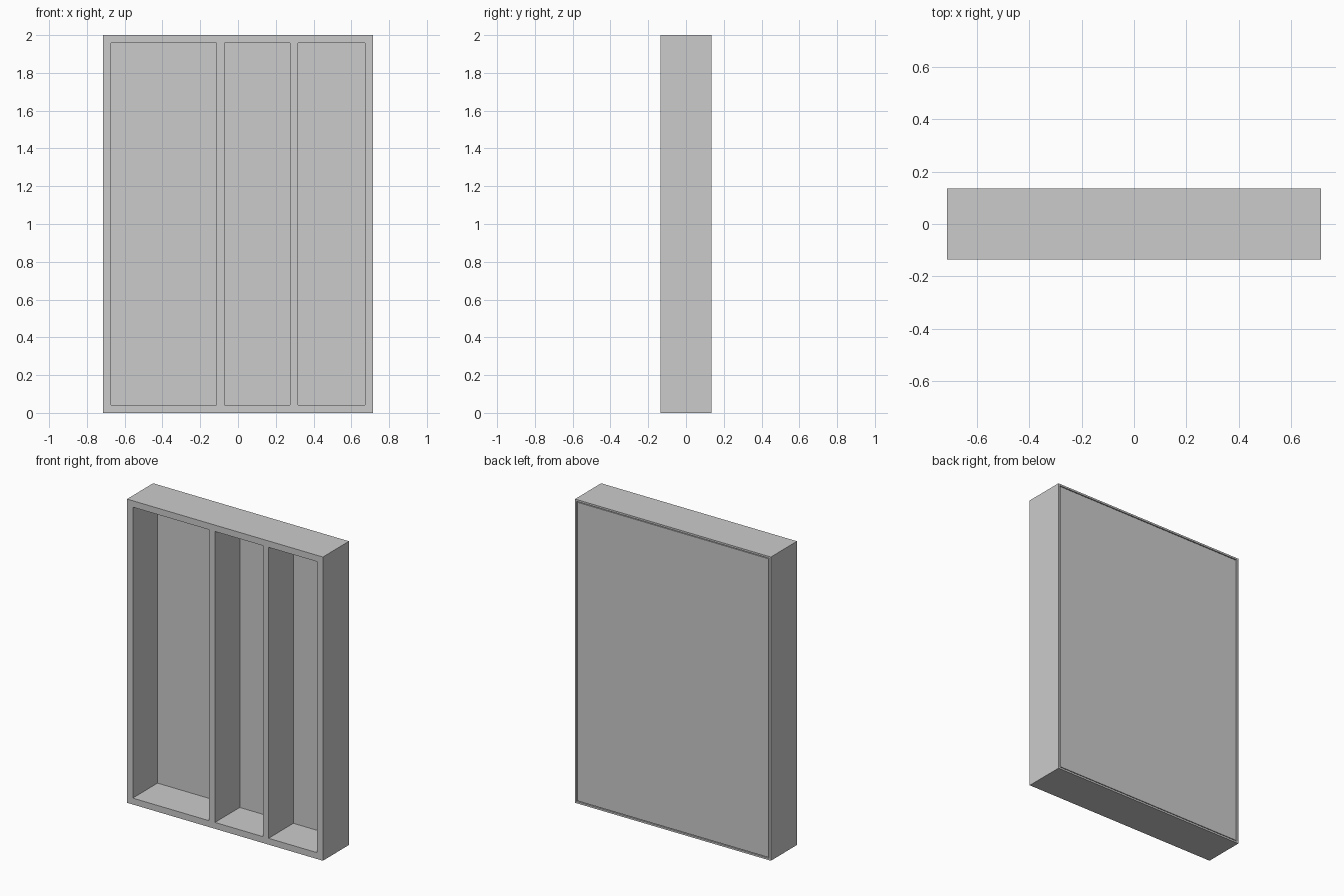
import bpy, bmesh

if "Cube" in bpy.data.objects:
    bpy.data.objects.remove(bpy.data.objects["Cube"])

W, D, H = 0.7135, 0.136, 2.0      # half width, half depth, height
T = 0.042                         # board thickness
LIP = 0.012                       # rim left around the back rebate
REBATE = 0.122                    # y where the back panel seats


def finish(name, bm):
    bmesh.ops.recalc_face_normals(bm, faces=bm.faces)
    mesh = bpy.data.meshes.new(name)
    bm.to_mesh(mesh)
    bm.free()
    obj = bpy.data.objects.new(name, mesh)
    bpy.context.collection.objects.link(obj)
    return obj


def box(name, x0, x1, y0, y1, z0, z1):
    bm = bmesh.new()
    bmesh.ops.create_cube(bm, size=1)
    bmesh.ops.scale(bm, vec=(x1 - x0, y1 - y0, z1 - z0), verts=bm.verts)
    bmesh.ops.translate(bm, vec=((x0 + x1) / 2, (y0 + y1) / 2, (z0 + z1) / 2), verts=bm.verts)
    return finish(name, bm)


# Outer frame: a board section with a back rebate, swept around the rectangle
profile = [(0, -D), (0, D), (LIP, D), (LIP, REBATE), (T, REBATE), (T, -D)]
bm = bmesh.new()
rings = []
for inset, y in profile:
    x, lo, hi = W - inset, inset, H - inset
    rings.append([bm.verts.new(p) for p in
                  ((-x, y, lo), (x, y, lo), (x, y, hi), (-x, y, hi))])
for i, a in enumerate(rings):
    b = rings[(i + 1) % len(rings)]
    for j in range(4):
        k = (j + 1) % 4
        bm.faces.new((a[j], a[k], b[k], b[j]))
finish("outer_frame", bm)

# Upright dividers: one wide bay and two narrow bays
for name, x in (("left_divider", -0.0935), ("right_divider", 0.297)):
    box(name, x - T / 2, x + T / 2, -D, REBATE, T, H - T)

# Back panel set into the rebate with a small gap all round
GAP = LIP + 0.005
box("back_panel", -W + GAP, W - GAP, REBATE, D - 0.001, GAP, H - GAP)
